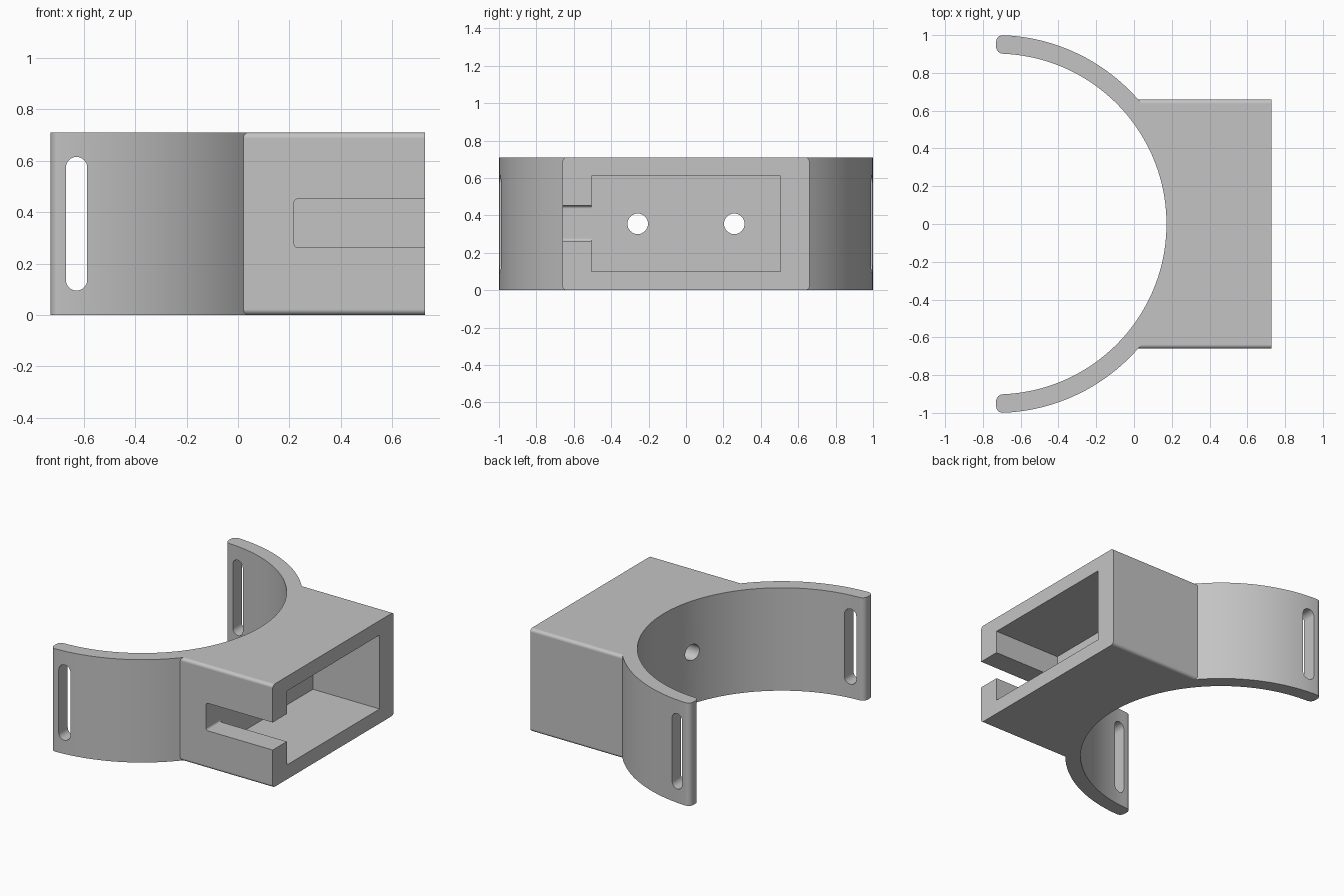
import bpy, bmesh
from math import sin, cos, pi, acos, sqrt
from mathutils import Matrix

default = bpy.data.objects.get("Cube")
if default:
    bpy.data.objects.remove(default, do_unlink=True)

CX, R_IN, R_OUT = -0.73, 0.902, 1.0     # cradle arc centre and radii
HEIGHT, BACK = 0.71, 0.727              # overall height, outer face of the housing

grey = bpy.data.materials.new("plain grey")
grey.use_nodes = True
grey.diffuse_color = (0.55, 0.55, 0.55, 1)
grey.node_tree.nodes["Principled BSDF"].inputs["Base Color"].default_value = (0.55, 0.55, 0.55, 1)


def prism(name, outline, low, high, axis="Z"):
    """Extrude a closed outline along an axis: Z uses (x, y), Y uses (x, z), X uses (y, z)."""
    place = {"Z": lambda a, b, d: (a, b, d),
             "Y": lambda a, b, d: (a, d, b),
             "X": lambda a, b, d: (d, a, b)}[axis]
    bm = bmesh.new()
    face = bm.faces.new([bm.verts.new(place(a, b, low)) for a, b in outline])
    grown = bmesh.ops.extrude_face_region(bm, geom=[face])["geom"]
    for v in grown:
        if isinstance(v, bmesh.types.BMVert):
            v.co["XYZ".index(axis)] = high
    bmesh.ops.recalc_face_normals(bm, faces=bm.faces)
    mesh = bpy.data.meshes.new(name)
    bm.to_mesh(mesh)
    bm.free()
    mesh.materials.append(grey)
    ob = bpy.data.objects.new(name, mesh)
    bpy.context.collection.objects.link(ob)
    return ob


def rounded(a0, a1, b0, b1, r, steps=6):
    """Rectangle outline with rounded corners."""
    corners = [(a1 - r, b1 - r), (a0 + r, b1 - r), (a0 + r, b0 + r), (a1 - r, b0 + r)]
    return [(a + r * cos((k + i / steps) * pi / 2), b + r * sin((k + i / steps) * pi / 2))
            for k, (a, b) in enumerate(corners) for i in range(steps + 1)]


def circle(a, b, r, n):
    return [(a + r * cos(2 * pi * i / n), b + r * sin(2 * pi * i / n)) for i in range(n)]


def combine(target, tool, operation):
    """Apply a boolean and discard the tool."""
    mod = target.modifiers.new(operation, "BOOLEAN")
    mod.operation, mod.solver, mod.object = operation, "EXACT", tool
    bpy.context.view_layer.objects.active = target
    bpy.ops.object.modifier_apply(modifier=mod.name)
    bpy.data.objects.remove(tool, do_unlink=True)


# Half-round cradle with rounded arm tips
TIP, SEG, STEPS = 0.036, 80, 6


def arc(r):
    start = acos(TIP / r)
    return [(CX + r * cos(start - 2 * start * i / SEG), r * sin(start - 2 * start * i / SEG))
            for i in range(SEG + 1)]


def tip_point(r, s):
    return (CX + s, sqrt(r * r - s * s))


quarter = [i / STEPS * pi / 2 for i in range(STEPS + 1)]
tip = [tip_point(R_IN + TIP - TIP * cos(t), TIP - TIP * sin(t)) for t in quarter]
tip += [tip_point(R_OUT - TIP + TIP * sin(t), TIP - TIP * cos(t)) for t in quarter]
lower_tip = [(x, -y) for x, y in reversed(tip)]
outline = tip[:-1] + arc(R_OUT) + lower_tip[1:-1] + arc(R_IN)[::-1][:-1]
cradle = prism("strap_cradle", outline, 0, HEIGHT)

# Housing block, hollowed on the cradle side so it merges inside the wall
housing = prism("housing", rounded(-0.66, 0.66, 0, HEIGHT, 0.022), -0.08, BACK, "X")
combine(housing, prism("hollow", circle(CX, 0, (R_IN + R_OUT) / 2, 160), -1, 2), "DIFFERENCE")
combine(cradle, housing, "UNION")

# Open pocket in the housing, and the side slot leading into it
pocket = [(-0.506, 0.1), (0.506, 0.1), (0.506, 0.61), (-0.506, 0.61)]
combine(cradle, prism("pocket", pocket, 0.218, 1, "X"), "DIFFERENCE")
combine(cradle, prism("side_slot", rounded(0.2182, 1, 0.262, 0.452, 0.016), -1, -0.4, "Y"), "DIFFERENCE")

# Two screw holes through the pocket floor
for side in (-1, 1):
    combine(cradle, prism("screw_hole", circle(side * 0.258, 0.355, 0.055, 32), -0.3, 0.3, "X"), "DIFFERENCE")

# Strap slots through both arms
combine(cradle, prism("strap_slot", rounded(-0.67, -0.587, 0.095, 0.615, 0.0412, 8), -2, 2, "Y"), "DIFFERENCE")

# Smooth curved walls, crisp edges
bpy.ops.object.select_all(action="DESELECT")
cradle.select_set(True)
bpy.context.view_layer.objects.active = cradle
bpy.ops.object.shade_smooth_by_angle(angle=pi / 6)
weighted = cradle.modifiers.new("weighted normals", "WEIGHTED_NORMAL")
weighted.keep_sharp = True
